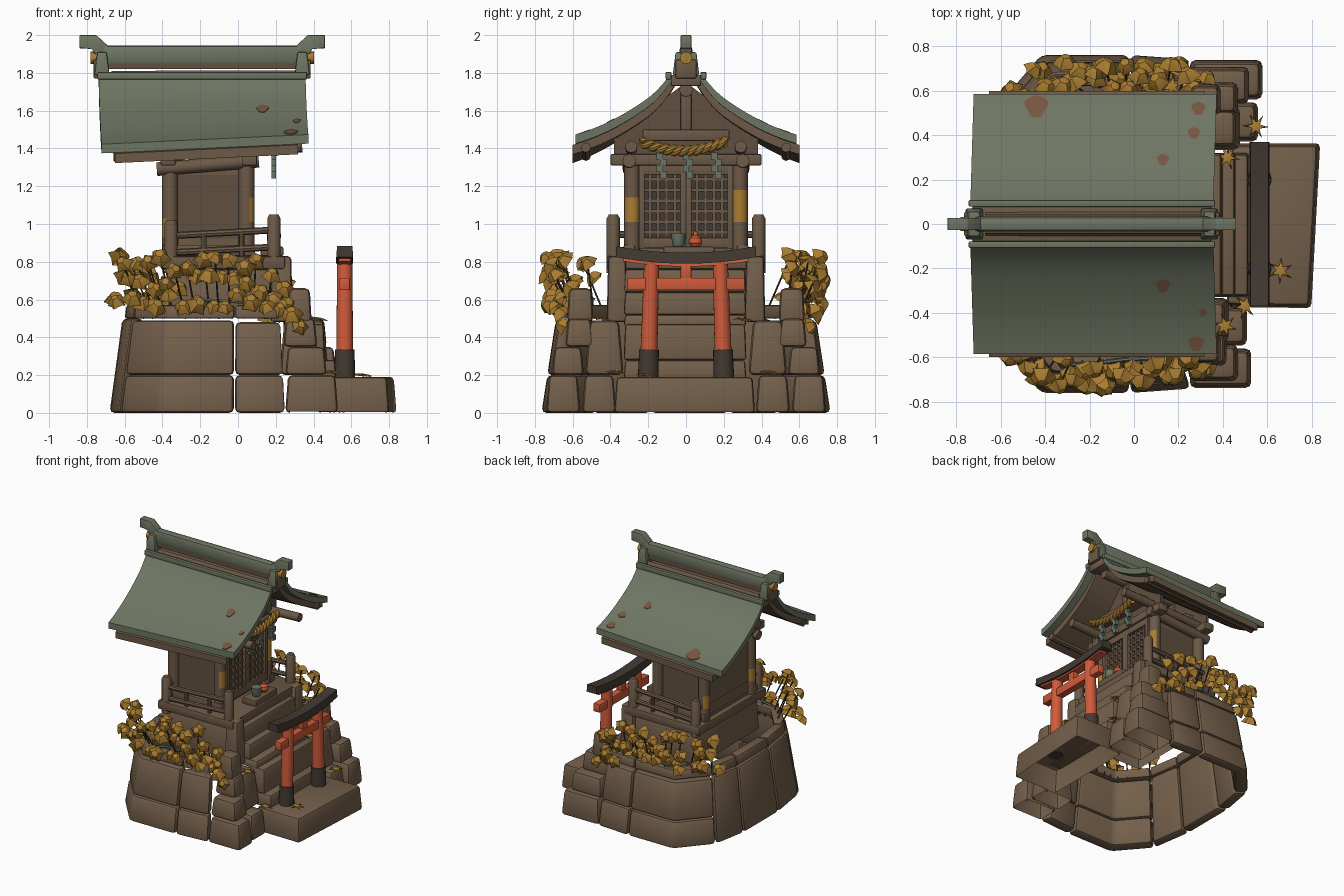
import bpy, bmesh, math, random
from mathutils import Vector, Matrix

random.seed(4)
if "Cube" in bpy.data.objects:
    bpy.data.objects.remove(bpy.data.objects["Cube"])
PARTS = []


def material(name, *rgb):
    m = bpy.data.materials.new(name)
    m.use_nodes = True
    m.diffuse_color = (*rgb, 1)
    m.node_tree.nodes["Principled BSDF"].inputs["Base Color"].default_value = (*rgb, 1)
    return m


STONE = material("brown stone", .175, .116, .07)
WOOD = material("weathered wood", .15, .1, .062)
PANEL = material("dark wood panel", .118, .08, .05)
COPPER = material("green copper", .157, .18, .124)
RED = material("vermilion paint", .63, .104, .042)
DARK = material("charcoal wood", .055, .042, .032)
GOLD = material("golden leaf", .4, .205, .03)
RUST = material("rust", .18, .09, .052)
PALE = material("pale green", .14, .18, .135)


def finish(name, bm, mat, bevel=0, open_base=False):
    if bevel:
        bmesh.ops.bevel(bm, geom=bm.edges[:], offset=bevel, segments=2, profile=.5,
                        affect='EDGES', clamp_overlap=True)
    bmesh.ops.recalc_face_normals(bm, faces=bm.faces[:])
    if open_base:
        base = [f for f in bm.faces if f.normal.z < -.9]
        bmesh.ops.delete(bm, geom=base, context='FACES')
    me = bpy.data.meshes.new(name)
    bm.to_mesh(me)
    bm.free()
    me.materials.append(mat)
    ob = bpy.data.objects.new(name, me)
    bpy.context.collection.objects.link(ob)
    PARTS.append(ob)
    return ob


def loft(name, rings, mat, bevel=0, open_base=False):
    """Skin a row of equal rings and cap both ends."""
    bm = bmesh.new()
    rows = [[bm.verts.new(p) for p in ring] for ring in rings]
    n = len(rows[0])
    for a, b in zip(rows, rows[1:]):
        for i in range(n):
            bm.faces.new((a[i], a[(i + 1) % n], b[(i + 1) % n], b[i]))
    bm.faces.new(rows[0])
    bm.faces.new(rows[-1])
    return finish(name, bm, mat, bevel, open_base)


def box(name, x, y, z, mat, bevel=.008, taper=0, open_base=False):
    """Box from (min, max) pairs; taper pulls the top inward."""
    def ring(h, t):
        return [(x[0] + t, y[0] + t, h), (x[1] - t, y[0] + t, h), (x[1] - t, y[1] - t, h), (x[0] + t, y[1] - t, h)]
    return loft(name, [ring(z[0], 0), ring(z[1], taper)], mat, bevel, open_base)


def side(s, a, b):
    return (a, b) if s > 0 else (-b, -a)


def tube(name, pts, r, mat, n=12):
    """Tube along a path; r is a radius or one radius per point."""
    pts = [Vector(p) for p in pts]
    rs = r if isinstance(r, (list, tuple)) else [r] * len(pts)
    rings = []
    for i, p in enumerate(pts):
        d = pts[min(i + 1, len(pts) - 1)] - pts[max(i - 1, 0)]
        q = d.to_track_quat('Z', 'Y')
        rings.append([p + q @ Vector((rs[i] * math.cos(2 * math.pi * k / n),
                                      rs[i] * math.sin(2 * math.pi * k / n), 0)) for k in range(n)])
    return loft(name, rings, mat)


# Battered retaining wall of bent blocks
def wall_block(name, path, z, outer=1.0, inner=.88, bevel=.025):
    path = [Vector(p) for p in path]
    ends = [(path[1] - path[0]).normalized() * .004, (path[-2] - path[-1]).normalized() * .004]
    path[0] += ends[0]
    path[-1] += ends[1]
    rings = [[(*(p * k * (1 - .2 * h)), h) for k, h in
              ((outer, z[0]), (outer, z[1]), (inner, z[1]), (inner, z[0]))] for p in path]
    loft(name, rings, STONE, bevel)


wall_block("back_wall_middle", [(-.68, -.2), (-.68, .24)], (0, .5))
wall_block("back_coping_middle", [(-.68, -.2), (-.68, .24)], (.5, .57), .98, .86, .012)
wall = [(-.63, .52), (-.42, .765), (-.02, .765), (.26, .745)]
for s in (-1, 1):
    half = [(-.68, -.2 if s < 0 else .24)] + [(x, s * y) for x, y in wall]
    for path, levels in ((half[:2], (0, .5)), (half[1:4], (0, .2, .49)), (half[3:], (0, .2, .48))):
        for z in zip(levels, levels[1:]):
            wall_block("wall_block", path, z)
        wall_block("wall_coping", path, (.5, .57), .98, .87, .012)
    # Stones flanking the stairs
    d = .03 if s > 0 else -.02
    box("corner_stone_low", (.25, .55 + d), side(s, .56, .74), (0, .2), STONE, .025, .015, True)
    box("flank_stone_low", (.25, .53 + d), side(s, .37, .55), (0, .2), STONE, .025, .015, True)
    box("corner_stone_mid", (.25, .49 + d), side(s, .54, .71), (.2, .35), STONE, .025, .015)
    box("flank_stone_mid", (.22, .45 + d), side(s, .33, .535), (.2, .49), STONE, .03, .025)
    box("corner_stone_high", (.24, .44 + d), side(s, .49, .64), (.35, .5), STONE, .025, .015)
    box("corner_pillar", (.25, .39), side(s, .49, .63), (.48, .66), STONE, .025, .01)
    box("newel_block", (.17, .29), side(s, .31, .42), (.48, .83), STONE, .02, .008)
    tube("creeping_vine", [(-.32, s * .635, .565), (-.2, s * .63, .6), (-.04, s * .61, .59), (.16, s * .6, .575)],
         .009, PALE, 6)

# Approach slab, stairs and plinth
slab = [(.42, -.375), (.8, -.38), (.84, .365), (.42, .365)]
loft("approach_slab", [[(.42 + (x - .42) * k, y * k, z) for x, y in slab] for z, k in ((0, 1), (.19, .965))],
     STONE, .02, True)
for x, low, high in ((.52, .18, .28), (.46, .28, .47), (.4, .46, .52), (.34, .52, .64), (.29, .64, .76)):
    box("step", (x - .16, x), (-.33, .32), (low, high), STONE, .015, .008)
box("plinth", (-.37, .22), (-.39, .39), (.5, .76), STONE, .015, .01, True)
box("platform", (-.41, .25), (-.42, .42), (.76, .83), WOOD, .012)

# Veranda railing
for s in (-1, 1):
    y = s * .385
    for x, low, high in ((-.355, .74, 1.02), (.19, .8, 1.05)):
        tube("railing_post", [(x, y, low), (x, y, high - .02), (x, y, high)], [.035, .035, .024], WOOD)
    for z in (.86, .95):
        tube("side_rail", [(-.36, y, z - .012), (.19, y, z + .018)], .018, WOOD, 8)
    for x in (-.18, .02):
        tube("baluster", [(x, y, .82), (x, y, .95)], .014, WOOD, 8)
for z in (.86, .945):
    tube("back_rail", [(-.355, -.385, z), (-.355, .385, z)], .018, WOOD, 8)

# Shrine body
box("chamber", (-.37, .04), (-.28, .28), (.83, 1.34), WOOD, 0)
for s in (-1, 1):
    box("side_panel", (-.31, 0), side(s, .28, .287), (.92, 1.26), PANEL, 0)
    for x, facing, low, high in ((-.36, -1, .93, 1.03), (.045, 1, 1.01, 1.14 if s < 0 else 1.18)):
        post = tube("corner_post", [(x, s * .285, z) for z in (.82, low, high, 1.34)], .042, WOOD, 16)
        # Lichen on the outward face of the post
        post.data.materials.append(GOLD)
        for p in post.data.polygons:
            p.material_index = int(p.normal.x * facing > .3 and low < p.center.z < high)
    box("side_sill", (-.4, .09), side(s, .27, .33), (.83, .89), WOOD)
    tube("side_head_log", [(-.43, s * .3, 1.29), (.11, s * .3, 1.335)], .036, WOOD)
    tube("wall_plate", [(-.43, s * .29, 1.38), (.34, s * .29, 1.41)], .032, WOOD)
    tube("eave_purlin", [(-.66, s * .53, 1.36), (.33, s * .53, 1.405)], .026, WOOD, 8)
for x in (-.37, .06):
    box("cross_lintel", (x - .04, x + .04), (-.4, .4), (1.31, 1.37), WOOD)
    box("tie_beam", (x - .04, x + .08), (-.23, .23), (1.44, 1.5), WOOD)
    box("king_post", (x - .02, x + .03), (-.03, .03), (1.49, 1.76), WOOD)
    loft("gable_panel", [[(x + d, -.38, 1.37), (x + d, .38, 1.37), (x + d, .38, 1.48), (x + d, .2, 1.6),
                          (x + d, 0, 1.75), (x + d, -.2, 1.6), (x + d, -.38, 1.48)] for d in (-.01, .01)], PANEL)
tube("ridge_log", [(-.62, 0, 1.7), (.28, 0, 1.71)], .035, WOOD)

# Lattice doors
box("door_backing", (.04, .052), (-.25, .25), (.87, 1.31), DARK, 0)
for s in (-1, 1):
    for y in (.015, .235):
        box("door_stile", (.05, .085), side(s, y - .015, y + .015), (.87, 1.31), WOOD, .003)
    for z in (.9, 1.29):
        box("door_rail", (.05, .085), side(s, 0, .25), (z - .028, z + .028), WOOD, .003)
    for i in range(1, 5):
        y = .015 + .044 * i
        box("lattice_upright", (.05, .075), side(s, y - .008, y + .008), (.9, 1.29), WOOD, 0)
    for i in range(1, 7):
        z = .9 + .056 * i
        box("lattice_bar", (.05, .07), side(s, .01, .24), (z - .009, z + .009), WOOD, 0)

# Offering shelf, cup and pot
box("offering_shelf", (.12, .24), (-.12, .15), (.83, .88), WOOD)
tube("offering_cup", [(.19, -.04, h) for h in (.88, .895, .95)], [.025, .034, .038], PALE, 16)
tube("offering_pot", [(.19, .05, h) for h in (.88, .9, .925, .94, .96)], [.022, .036, .032, .012, .01], RED, 16)


# Curved roof
def roof_z(x, t):
    return 1.835 - .95 * t + .57 * t * t + .08 * t * (x - .37) + 2.5 * max(0, .2 - t) ** 2


def roof_half(name, s, x, t0, t1, drop, thick, mat):
    ts = [t0 + (t1 - t0) * i / 14 for i in range(15)]
    rings = [[(e + .03 * t, s * t, roof_z(e, t) - drop) for t in ts] +
             [(e + .03 * t, s * t, roof_z(e, t) - drop - thick) for t in reversed(ts)] for e in x]
    loft(name, rings, mat)


patches = [(-.44, .53, .05), (.29, .52, .03), (.27, .41, .026), (.13, .29, .026),
           (.13, -.28, .03), (.28, -.54, .034), (.31, -.4, .018)]
for s in (-1, 1):
    roof_half("copper_roof", s, (-.74, .355), .078, .585, 0, .048, COPPER)
    roof_half("roof_boards", s, (-.67, .3), .04, .6, .048, .05, WOOD)
    box("ridge_side_rail", (-.745, .365), side(s, .078, .108), (1.765, 1.805), COPPER, .006)
for px, py, r in patches:
    ring = [(px + r * math.cos(a) * (1 + .2 * math.sin(3 * a)), py + r * math.sin(a))
            for a in [k * math.pi / 8 for k in range(16)]]
    ring = [(x, max(-.583, min(.583, y))) for x, y in ring]
    loft("rust_patch", [[(x, y, roof_z(x, abs(y)) + h) for x, y in ring] for h in (-.002, .004)], RUST)

# Ridge cap with horned ends
box("ridge_board", (-.73, .35), (-.08, .08), (1.73, 1.79), WOOD)
box("ridge_cap", (-.72, .35), (-.034, .034), (1.845, 1.945), COPPER, .02)
box("ridge_core", (-.7, .32), (-.028, .028), (1.82, 1.86), PANEL, 0)
for s in (-1, 1):
    def at(d):
        return -.19 + s * d
    horn = [(.65, 2.0), (.56, 2.0), (.5, 1.945), (.5, 1.9), (.57, 1.9), (.58, 1.93), (.65, 1.93)]
    loft("ridge_horn", [[(at(d), y, z) for d, z in horn] for y in (-.028, .028)], COPPER, .004)
    box("ridge_end", sorted((at(.49), at(.57))), (-.07, .07), (1.79, 1.91), COPPER, .008, .015)
    box("ridge_end_wood", sorted((at(.55), at(.575))), (-.055, .055), (1.77, 1.87), WOOD)
    tube("ridge_medallion", [(at(.55), 0, 1.88), (at(.592), 0, 1.88)], .032, GOLD, 16)

# Twisted rope and paper streamers
for phase in (0, math.pi):
    path = []
    for i in range(61):
        u = i / 60
        a = u * 36 + phase
        path.append((.19 + .014 * math.cos(a), -.24 + .45 * u,
                     1.387 + .2 * (u - .5) ** 2 + .014 * math.sin(a)))
    tube("rope_strand", path, .018, GOLD, 8)
for y in (-.13, .01, .16):
    for i in range(4):
        c = y + (.01 if i % 2 else -.01)
        box("streamer", (.178, .202), (c - .017, c + .017), (1.34 - .033 * i, 1.378 - .033 * i), PALE, 0)

# Gateway
X = .565
for s in (-1, 1):
    tube("gate_post", [(X, s * .2, .19), (X, s * .182, .79)], [.046, .04], RED, 20)
    tube("gate_post_foot", [(X, s * .2, .185), (X, s * .196, .335)], [.055, .052], DARK, 20)
box("gate_tie_beam", (X - .028, X + .028), (-.31, .31), (.65, .715), RED, .005)
box("gate_strut", (X - .025, X + .025), (-.028, .028), (.71, .79), RED, .005)


def curved_beam(name, half, low, high, width, mat):
    rings = []
    for i in range(13):
        y = half * (i / 6 - 1)
        lift = .25 * y * y
        rings.append([(X - width, y, low + lift), (X + width, y, low + lift),
                      (X + width * .9, y, high + lift), (X - width * .9, y, high + lift)])
    loft(name, rings, mat)


curved_beam("gate_under_beam", .33, .775, .792, .033, RED)
curved_beam("gate_top_beam", .37, .79, .848, .045, DARK)


# Foliage
def add_leaf(bm, pos, r, direction, points=5, pinch=.7, dome=.6):
    """Domed leaf with pointed tips."""
    q = Vector(direction).to_track_quat('Z', 'Y') @ Matrix.Rotation(random.uniform(0, 6), 3, 'Z').to_quaternion()
    pos, n = Vector(pos), points * 2
    rows = []
    for k, h in ((.4, .85), (.72, .35), (1, -.5)):
        row = []
        for i in range(n):
            a = math.pi * 2 * i / n
            m = r * k * (1 if i % 2 == 0 else 1 - (1 - pinch) * k)
            row.append(bm.verts.new(pos + q @ Vector((m * math.cos(a), m * math.sin(a), r * h * dome))))
        rows.append(row)
    top = bm.verts.new(pos + q @ Vector((0, 0, r * dome)))
    for i in range(n):
        j = (i + 1) % n
        bm.faces.new((top, rows[0][i], rows[0][j]))
        for a, b in zip(rows, rows[1:]):
            bm.faces.new((a[i], b[i], b[j], a[j]))


foliage = []
for s in (-1, 1):
    bm = bmesh.new()
    for i in range(40):
        x = -.65 + .95 * (i + random.random()) / 40
        edge = .71 if x > -.4 else .71 + .8 * (x + .4)
        y = s * (edge - random.uniform(-.03, .1))
        z = (.6, .79, .69)[i % 3] + random.uniform(-.04, .04) - max(0, x - .05) * .5
        add_leaf(bm, (x, y, z), random.uniform(.05, .066),
                 (random.uniform(-.5, .5), s * random.uniform(.4, 1), random.uniform(.2, 1)))
        if i % 3 == 1:
            tube("leaf_stem", [(x * .82, s * (edge - .12), .5), (x, y, z)], .005, DARK, 5)
    add_leaf(bm, (.33, s * .66, .46), .05, (.3, s, .4))
    foliage.append(finish("leaf_cluster", bm, GOLD))
bm = bmesh.new()
for p in ((.66, -.21, .2), (.55, .44, .215), (.42, .3, .495), (.5, -.37, .215), (.41, -.46, .5), (.17, .62, .6)):
    add_leaf(bm, p, .06, (.1, .1, 1), 6, .25, .12)
foliage.append(finish("fallen_leaves", bm, GOLD))

# Smooth shading with crisp edges, fully smooth on leaves
for ob in PARTS:
    ob.select_set(True)
bpy.context.view_layer.objects.active = PARTS[0]
bpy.ops.object.shade_smooth_by_angle(angle=math.radians(35))
for ob in PARTS:
    ob.select_set(ob in foliage)
bpy.context.view_layer.objects.active = foliage[0]
bpy.ops.object.shade_smooth_by_angle(angle=math.radians(80))
